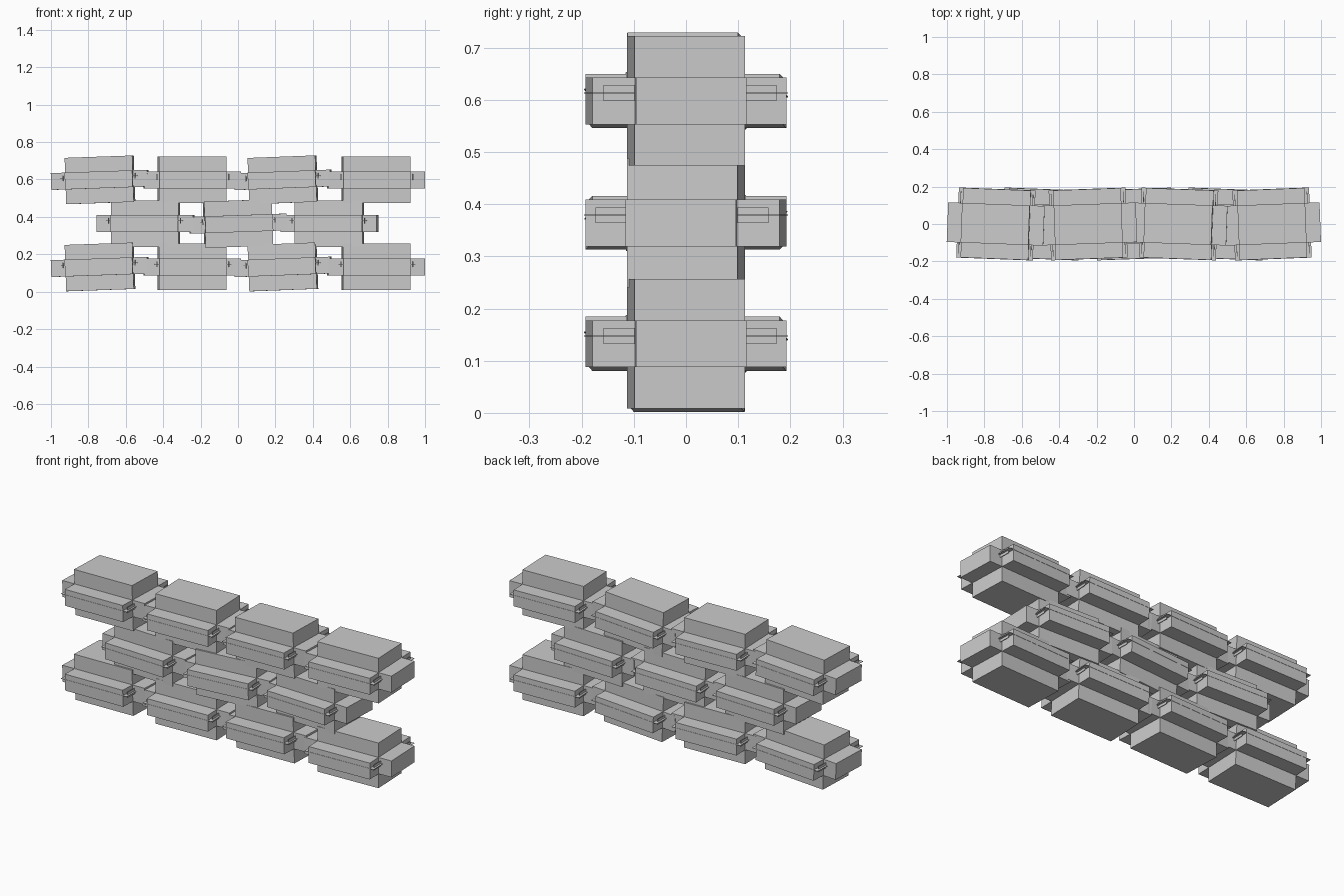
import bpy, bmesh
from math import radians
from mathutils import Vector, Matrix

cube = bpy.data.objects.get("Cube")
if cube:
    bpy.data.objects.remove(cube, do_unlink=True)

grey = bpy.data.materials.new("light_grey")
grey.use_nodes = True
grey.diffuse_color = (0.6, 0.6, 0.6, 1)
grey.node_tree.nodes["Principled BSDF"].inputs["Base Color"].default_value = (0.6, 0.6, 0.6, 1)

CORE = Vector((0.181, 0.106, 0.045))    # half size of the central block
REACH = Vector((0.258, 0.186, 0.124))   # half size including the pushed-out sides
SEAM_Z = 0.015


def add_box(bm, centre, half):
    matrix = Matrix.Translation(centre) @ Matrix.Diagonal((*half, 1))
    return bmesh.ops.create_cube(bm, size=2, matrix=matrix)["verts"]


def bag_mesh():
    bm = bmesh.new()
    # Central block with all six sides pushed straight out
    add_box(bm, (0, 0, 0), CORE)
    for face in bmesh.ops.extrude_discrete_faces(bm, faces=bm.faces[:])["faces"]:
        face.normal_update()
        n = face.normal.copy()
        step = Vector([n[i] * (REACH[i] - CORE[i]) for i in range(3)])
        bmesh.ops.translate(bm, verts=face.verts[:], vec=step)
    bmesh.ops.recalc_face_normals(bm, faces=bm.faces[:])
    # Thin seam flap that just clears the sides, and a stitched tab at each corner
    add_box(bm, (0, 0, SEAM_Z), (0.205, 0.1875, 0.001))
    for sx in (-1, 1):
        for sy in (-1, 1):
            add_box(bm, (sx * 0.193, sy * 0.134, SEAM_Z), (0.0015, 0.032, 0.015))
    mesh = bpy.data.meshes.new("sandbag")
    bm.to_mesh(mesh)
    bm.free()
    mesh.materials.append(grey)
    return mesh


# Each bag: x position, yaw, tilt in degrees
long_row = [(-0.738, -2.2, -2), (-0.245, 2, 0), (0.24, -2, -2.2), (0.738, 2.2, 0)]
short_row = [(-0.495, -2.2, 0), (0, 2, -2), (0.488, -2.2, 0)]
rows = [("bottom", 0.1325, long_row), ("middle", 0.364, short_row), ("top", 0.598, long_row)]

mesh = bag_mesh()
for row, z, bags in rows:
    for i, (x, yaw, tilt) in enumerate(bags):
        bag = bpy.data.objects.new(f"{row}_sandbag_{i + 1}", mesh)
        bag.location = (x, 0, z)
        bag.rotation_euler = (0, radians(tilt), radians(yaw))
        bpy.context.collection.objects.link(bag)
